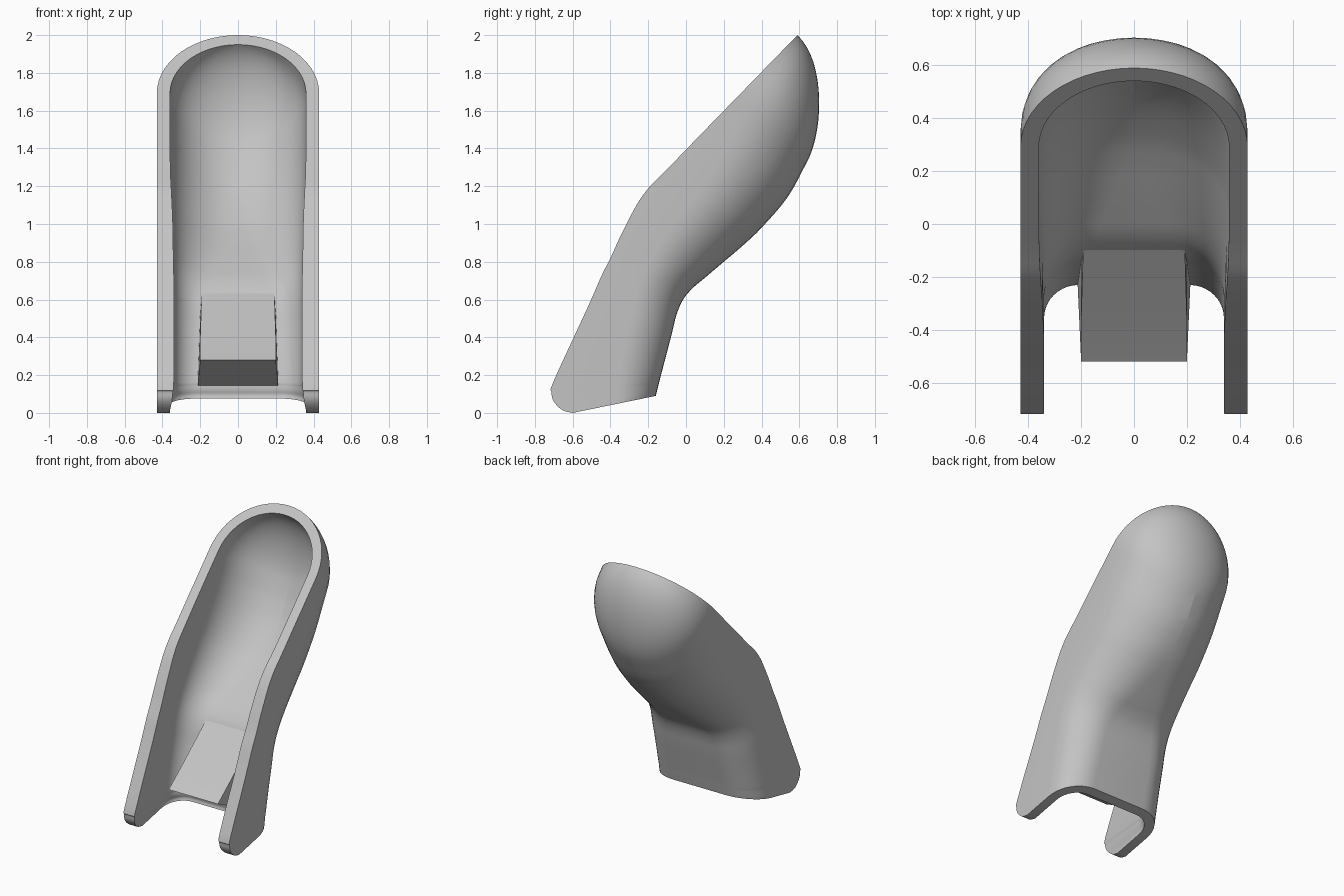
import bpy, bmesh, math
from mathutils import Vector

cube = bpy.data.objects.get("Cube")
if cube:
    bpy.data.objects.remove(cube)

grey = bpy.data.materials.new("light grey")
grey.use_nodes = True
grey.diffuse_color = (0.55, 0.55, 0.55, 1)
grey.node_tree.nodes["Principled BSDF"].inputs["Base Color"].default_value = grey.diffuse_color


def finish(bm, name):
    bmesh.ops.remove_doubles(bm, verts=bm.verts, dist=1e-5)
    bmesh.ops.recalc_face_normals(bm, faces=bm.faces)
    mesh = bpy.data.meshes.new(name)
    bm.to_mesh(mesh)
    bm.free()
    mesh.materials.append(grey)
    ob = bpy.data.objects.new(name, mesh)
    bpy.context.collection.objects.link(ob)
    bpy.ops.object.select_all(action='DESELECT')
    ob.select_set(True)
    bpy.context.view_layer.objects.active = ob
    bpy.ops.object.shade_smooth_by_angle(angle=math.radians(38))
    return ob


# Shell stations: rim y, z, back y, z, corner radius across, along depth, wall
WIDTH, WALL, DEPTH = 0.43, 0.07, 0.5
STATIONS = [
    (-.60, .00, -.16, .09, .22, .22, .07),
    (-.655, .015, -.155, .11, .22, .22, .07),
    (-.70, .06, -.15, .13, .22, .22, .08),
    (-.712, .11, -.145, .15, .22, .22, .085),
    (-.70, .17, -.135, .19, .22, .22, .09),
    (-.52, .56, -.08, .40, .23, .23, .09),
    (-.45, .72, -.05, .52, .24, .24, .09),
    (-.40, .82, -.015, .60, .26, .25, .088),
    (-.35, .93, .035, .66, .29, .27, .086),
    (-.30, 1.03, .10, .715, .32, .30, .084),
    (-.25, 1.12, .20, .80, .36, .33, .08),
    (-.19, 1.20, .30, .885, .39, .36, .076),
    (-.10, 1.29, .40, .98, .41, .38, .072),
    (.08, 1.476, .54, 1.145, .43, .41, .07),
]
tip = Vector((.59, 2.0))
along = Vector((.72, .74)).normalized()
inward = Vector((along.y, -along.x))
centre = tip - along * WIDTH


def smooth(points, steps=4):
    """Catmull-Rom resampling of the station list."""
    pts = [Vector(p) for p in points]
    pts = [pts[0]] + pts + [2 * pts[-1] - pts[-2]]
    out = []
    for a, b, c, d in zip(pts, pts[1:], pts[2:], pts[3:]):
        for k in range(steps):
            t = k / steps
            out.append(b + (c - a) * (t / 2) + (2 * a - 5 * b + 4 * c - d) * (t * t / 2)
                       + (3 * b - a - 3 * c + d) * (t ** 3 / 2))
    return out


def section(rim, back, w, rx, ry, seg=10):
    """U-shaped section from the right rim round the back to the left rim."""
    depth = (back - rim).length
    direction = (back - rim).normalized() if depth > 1e-6 else inward
    half = [(w, depth - ry) if i == 1 else (w, 0) for i in range(2)]
    for i in range(1, seg + 1):
        a = math.pi / 2 * i / seg
        half.append((w - rx + rx * math.cos(a), depth - ry + ry * math.sin(a)))
    full = half + [(-x, d) for x, d in reversed(half)]
    return [(x, *(rim + direction * d)) for x, d in full]


def shell_rows(inner):
    rows = []
    join = centre + inward * DEPTH
    for s in smooth(STATIONS + [(*centre, *join, WIDTH, .85 * DEPTH, WALL)]):
        rim, back = Vector(s[0:2]), Vector(s[2:4])
        t = s[6] if inner else 0
        back -= (back - rim).normalized() * t
        rows.append(section(rim, back, WIDTH - t, s[4] - t, s[5] - t))
    # Domed end, closing on the tip of the rim
    scale = (WIDTH - WALL) / WIDTH if inner else 1
    for i in range(15):
        a = math.pi / 2 * i / 14
        w = max(WIDTH * math.cos(a), 0) * scale
        depth = math.cos(a) * (DEPTH - .15 * math.sin(a)) * scale
        rim = centre + along * (WIDTH * math.sin(a) * scale)
        rows.append(section(rim, rim + inward * depth, w, w, depth * .85))
    return rows


def quad(bm, *verts):
    bm.faces.new(verts)


bm = bmesh.new()
outer, inner = ([[bm.verts.new(p) for p in row] for row in shell_rows(side)]
                for side in (False, True))
for grid in (outer, inner):
    for r, s in zip(grid, grid[1:]):
        for j in range(len(r) - 1):
            quad(bm, r[j], r[j + 1], s[j + 1], s[j])
# Flat rim down both sides and the open lower edge
for j in (0, -1):
    for i in range(len(outer) - 1):
        quad(bm, outer[i][j], outer[i + 1][j], inner[i + 1][j], inner[i][j])
for j in range(len(outer[0]) - 1):
    quad(bm, outer[0][j], outer[0][j + 1], inner[0][j + 1], inner[0][j])
finish(bm, "curved_shell")

# Wedge block set into the back wall: y, z, half width
WEDGE = [(-.52, .28, .20), (-.36, .405, .20), (-.02, .70, .19), (.03, .70, .19),
         (-.07, .55, .20), (-.19, .125, .215)]
bm = bmesh.new()
right, left = ([bm.verts.new((sign * w, y, z)) for y, z, w in WEDGE] for sign in (-1, 1))
bm.faces.new(right)
bm.faces.new(left)
for i in range(len(WEDGE)):
    quad(bm, right[i - 1], right[i], left[i], left[i - 1])
finish(bm, "wedge_block")
